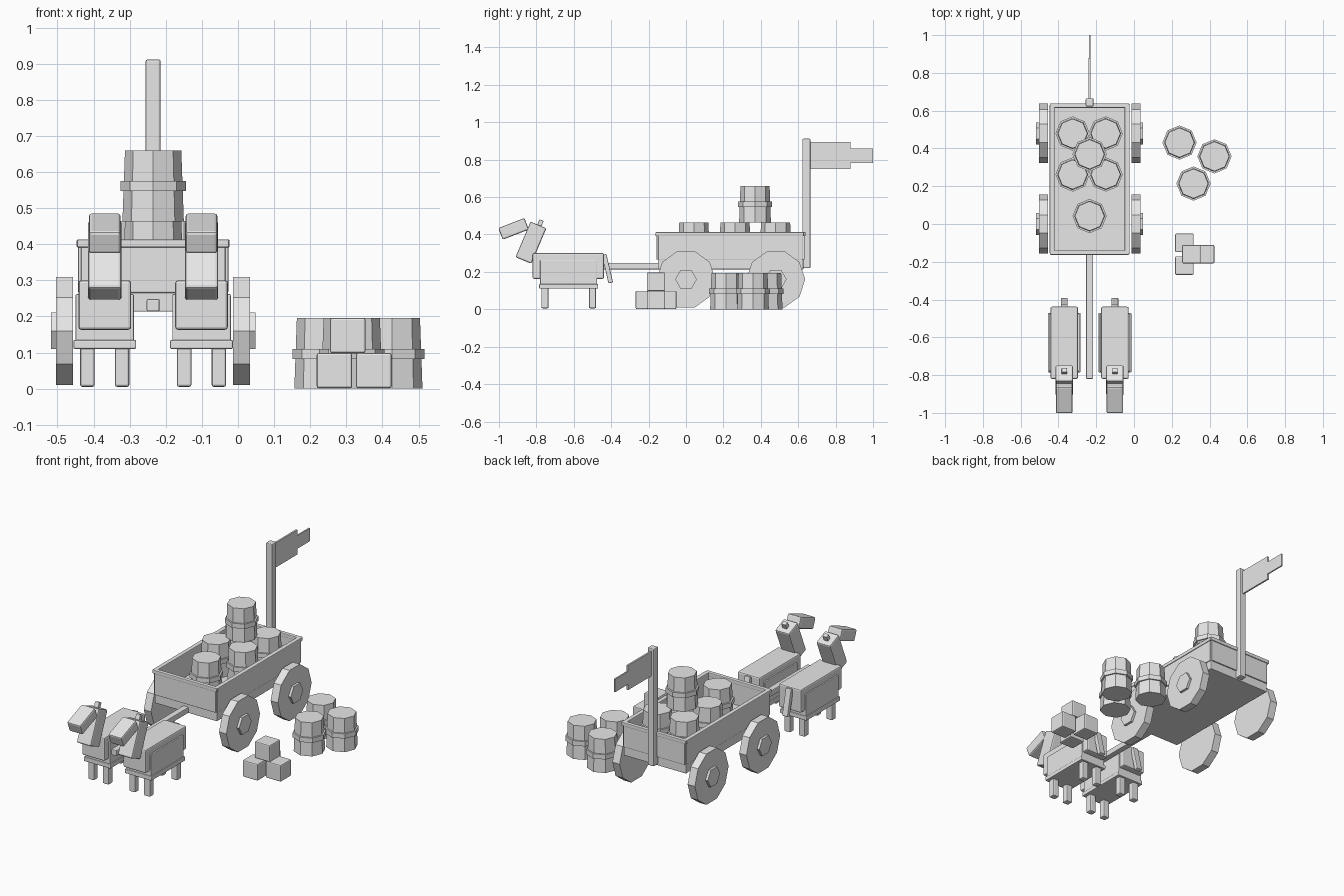
import bpy
import math

if "Cube" in bpy.data.objects:
    bpy.data.objects.remove(bpy.data.objects["Cube"])

grey = bpy.data.materials.new("plain_grey")
grey.diffuse_color = (0.8, 0.8, 0.8, 1)
grey.use_nodes = True
grey.node_tree.nodes["Principled BSDF"].inputs["Base Color"].default_value = grey.diffuse_color
CX = -0.235  # wagon centre line


def finish(ob, name, bevel=0):
    ob.name = name
    ob.data.materials.append(grey)
    if bevel:
        m = ob.modifiers.new("soft_edges", 'BEVEL')
        m.width = bevel
        m.segments = 2
    return ob


def box(name, centre, size, tilt=0, bevel=0.006):
    bpy.ops.mesh.primitive_cube_add(size=1, location=centre)
    ob = bpy.context.object
    for v in ob.data.vertices:
        v.co = [c * s for c, s in zip(v.co, size)]
    ob.rotation_euler.x = tilt
    return finish(ob, name, bevel)


def span(name, x, y, z, bevel=0.004):
    """Box given by its limits on each axis."""
    return box(name, [sum(p) / 2 for p in (x, y, z)],
               [p[1] - p[0] for p in (x, y, z)], 0, bevel)


def prism(name, sides, r1, r2, depth, centre, axis_x=False, turn=0):
    bpy.ops.mesh.primitive_cone_add(vertices=sides, radius1=r1, radius2=r2,
                                    depth=depth, location=centre)
    ob = bpy.context.object
    if axis_x:
        ob.rotation_euler = (turn, math.pi / 2, 0)
    return finish(ob, name)


# Wagon bed, boards and rails
span("wagon_floor", (CX - .203, CX + .203), (-.15, .627), (.213, .27))
for s in (-1, 1):
    box("side_board", (CX + s * .198, .238, .335), (.02, .775, .14), 0, .004)
    box("side_rail", (CX + s * .199, .238, .402), (.026, .785, .022), 0, .004)
for y, e in ((-.149, -1), (.625, 1)):
    box("end_board", (CX, y, .335), (.40, .018, .14), 0, .004)
    box("end_rail", (CX, y + e * .002, .402), (.42, .024, .022), 0, .004)
span("tongue", (CX - .018, CX + .018), (-.82, -.13), (.214, .248))

# Ten-sided wheels with six-sided outer hubs
for s in (-1, 1):
    for y in (0, .48):
        prism("wheel", 10, .157, .157, .047, (CX + s * .245, y, .16), True)
        prism("wheel_hub", 6, .058, .058, .03, (CX + s * .268, y, .16), True)
# Point one corner of each wheel and hub along the wagon
for ob in bpy.data.objects:
    if ob.name.startswith("wheel"):
        ob.rotation_euler = (0, math.pi / 2, 0)

# Flag pole and stepped flag
span("flag_pole", (CX - .021, CX + .021), (.622, .665), (.22, .912), .006)
span("flag", (CX - .005, CX + .005), (.66, .88), (.75, .895), 0)
span("flag_tip", (CX - .004, CX + .004), (.875, 1.0), (.783, .86), 0)


# Barrels, in the wagon and on the ground
def barrel(x, y, z):
    prism("barrel", 8, .085, .078, .195, (x, y, z + .0975))
    prism("barrel_hoop", 8, .0905, .0905, .028, (x, y, z + .096))


for x, y, z in ((-.325, .479, .27), (-.15, .479, .27), (-.325, .262, .27),
                (-.15, .262, .27), (CX, .042, .27), (CX, .369, .465),
                (.241, .431, 0), (.426, .358, 0), (.315, .214, 0)):
    barrel(x, y, z)

# Crates, three below and one above
for x, y, z in ((.267, -.1, .05), (.267, -.22, .05),
                (.376, -.16, .05), (.304, -.16, .147)):
    box("crate", (x, y, z), (.098, .098, .098))

# Pair of draught animals
for s in (-1, 1):
    x = CX + s * .134
    span("animal_body", (x - .073, x + .073), (-.82, -.438), (.163, .30), .008)
    span("animal_belly", (x - .081, x + .081), (-.78, -.475), (.115, .262))
    span("belly_trim", (x - .087, x + .087), (-.785, -.47), (.11, .135))
    for lx in (-.048, .048):
        for y in (-.754, -.5):
            box("animal_leg", (x + lx, y, .065), (.04, .038, .12))
    box("animal_neck", (x, -.829, .356), (.092, .092, .206), -.4, .008)
    box("animal_head", (x, -.922, .43), (.088, .15, .066), .37, .008)
    box("animal_crest", (x, -.781, .456), (.028, .024, .045), -.4, .003)
    box("animal_tail", (x, -.42, .217), (.036, .025, .155), .23, .004)
